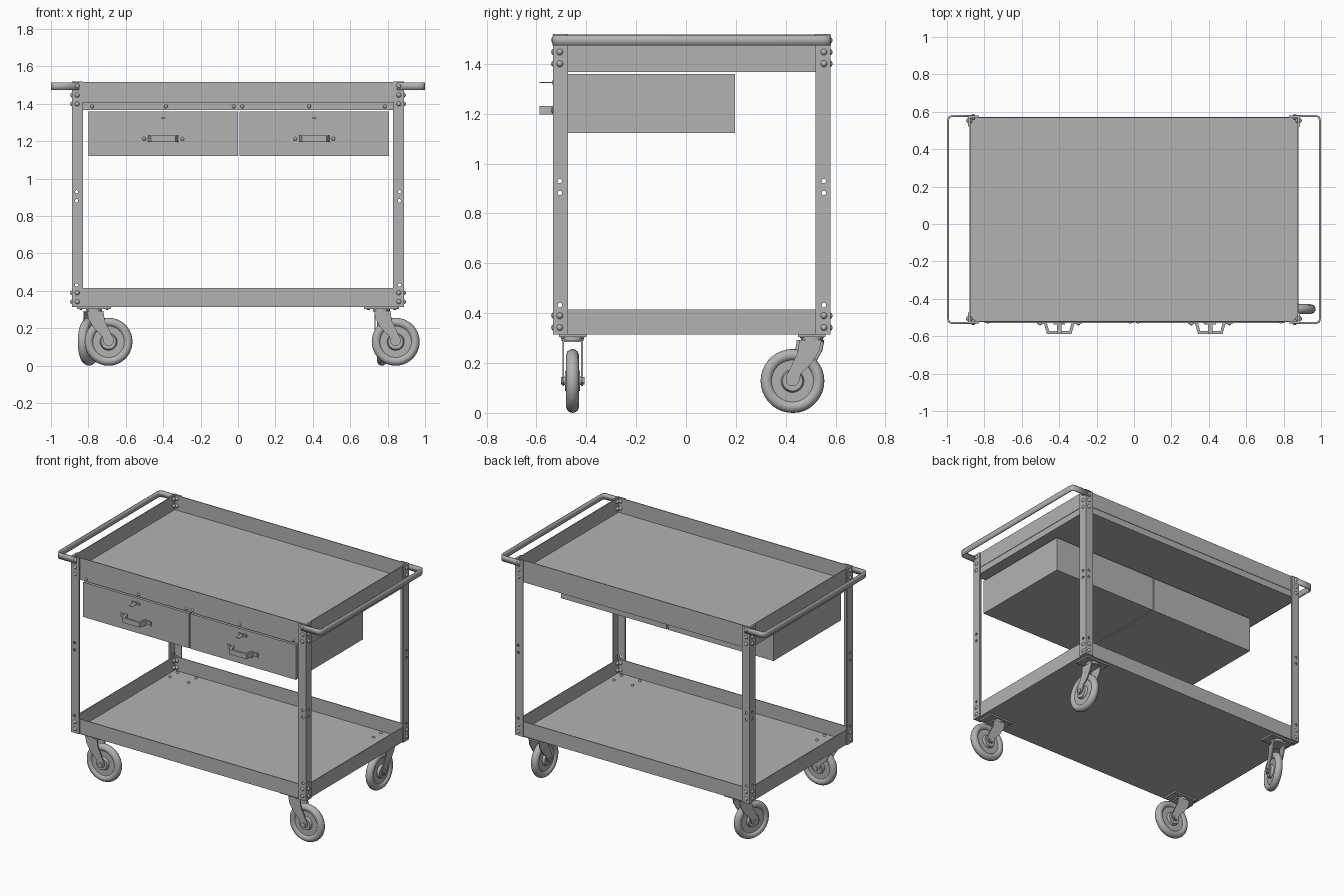
import bpy, bmesh, math
from mathutils import Matrix, Vector

if "Cube" in bpy.data.objects:
    bpy.data.objects.remove(bpy.data.objects["Cube"])

grey = bpy.data.materials.new("painted_grey_steel")
grey.diffuse_color = (0.45, 0.45, 0.45, 1)
grey.use_nodes = True
grey.node_tree.nodes["Principled BSDF"].inputs["Base Color"].default_value = grey.diffuse_color

XO, YF, YB, T = 0.888, -0.533, 0.580, 0.008   # outer frame limits, sheet thickness


def finish(bm, name, smooth=False, recalc=True):
    if recalc:
        bmesh.ops.recalc_face_normals(bm, faces=bm.faces)
    me = bpy.data.meshes.new(name)
    bm.to_mesh(me)
    bm.free()
    me.materials.append(grey)
    ob = bpy.data.objects.new(name, me)
    bpy.context.scene.collection.objects.link(ob)
    if smooth:
        bpy.ops.object.select_all(action='DESELECT')
        ob.select_set(True)
        bpy.context.view_layer.objects.active = ob
        bpy.ops.object.shade_smooth_by_angle(angle=math.radians(40))
    return ob


def add_box(bm, x0, x1, y0, y1, z0, z1):
    m = Matrix.Translation(((x0 + x1) / 2, (y0 + y1) / 2, (z0 + z1) / 2)) @ \
        Matrix.Diagonal((x1 - x0, y1 - y0, z1 - z0, 1))
    return bmesh.ops.create_cube(bm, size=1, matrix=m)['verts']


def aim(axis):
    return Vector((0, 0, 1)).rotation_difference(Vector(axis)).to_matrix().to_4x4()


def add_cyl(bm, pos, axis, r, depth, seg=16):
    bmesh.ops.create_cone(bm, cap_ends=True, segments=seg, radius1=r, radius2=r, depth=depth,
                          matrix=Matrix.Translation(pos) @ aim(axis))


def add_dome(bm, pos, axis, r, h):
    m = Matrix.Translation(pos) @ aim(axis) @ Matrix.Diagonal((r, r, h, 1))
    bmesh.ops.create_uvsphere(bm, u_segments=10, v_segments=6, radius=1, matrix=m)


def extrude_outline(bm, pts, vec):
    f = bm.faces.new([bm.verts.new(p) for p in pts])
    g = bmesh.ops.extrude_face_region(bm, geom=[f])['geom']
    bmesh.ops.translate(bm, vec=vec, verts=[v for v in g if isinstance(v, bmesh.types.BMVert)])


# Open sheet trays
for name, z0, z1 in (("lower_tray", 0.315, 0.415), ("upper_tray", 1.412, 1.518)):
    bm = bmesh.new()
    add_box(bm, -XO + T, XO - T, YF + T, YB - T, z0, z1)
    bm.faces.ensure_lookup_table()
    bmesh.ops.delete(bm, geom=[f for f in bm.faces if f.normal.z > 0.9], context='FACES_ONLY')
    ob = finish(bm, name, recalc=False)
    mod = ob.modifiers.new("sheet", 'SOLIDIFY')
    mod.thickness, mod.offset = T, -1

# Drawer mounting deck under the upper tray
bm = bmesh.new()
add_box(bm, -XO + T + .002, XO - T - .002, YF + T + .002, YB - T - .002, 1.367, 1.411)
finish(bm, "drawer_deck")

# Hole cutter for the angle legs
bm = bmesh.new()
for z in (0.93, 0.882, 0.432):
    for x in (-0.863, 0.863):
        for y in (YF, YB):
            add_cyl(bm, (x, y, z), (0, 1, 0), 0.009, 0.03, 10)
    for x in (-XO, XO):
        for y in (-0.506, 0.553):
            add_cyl(bm, (x, y, z), (1, 0, 0), 0.009, 0.03, 10)
cutter = finish(bm, "leg_hole_cutter")
cutter.hide_render = True
cutter.hide_viewport = True

# Angle-iron legs
W = 0.06
for sx, xn in ((-1, "left"), (1, "right")):
    for y, sy, yn in ((YF, 1, "front"), (YB, -1, "back")):
        bm = bmesh.new()
        shape = [(0, 0), (W, 0), (W, T), (T, T), (T, W), (0, W)]
        extrude_outline(bm, [(sx * (XO - a), y + sy * b, 0.314) for a, b in shape], (0, 0, 1.205))
        leg = finish(bm, f"{yn}_{xn}_leg")
        mod = leg.modifiers.new("holes", 'BOOLEAN')
        mod.operation, mod.object, mod.solver = 'DIFFERENCE', cutter, 'EXACT'

# Frame bolts
bm = bmesh.new()
for z in (1.495, 1.447, 1.400, 0.39, 0.342):
    for s in (-1, 1):
        for y in (YF + T, YB - T):
            add_dome(bm, (s * 0.860, y, z), (0, 1, 0), 0.015, 0.016)
        for y in (-0.506, 0.553):
            add_dome(bm, (s * (XO - T), y, z), (1, 0, 0), 0.015, 0.018)
for x in (-0.78, -0.385, -0.022, 0.022, 0.38, 0.785):
    add_dome(bm, (x, YF + 0.01, 1.386), (0, 1, 0), 0.010, 0.009)
finish(bm, "frame_bolts", True)

# Bent strap push handles at both ends
for s, xn in ((-1, "left"), (1, "right")):
    bm = bmesh.new()
    path = [(0.85, YB - .003), (0.975, YB - .003), (0.99, YB - .01), (0.995, YB - .03),
            (0.995, YF + .03), (0.99, YF + .01), (0.975, YF + .003), (0.85, YF + .003)]
    low = [bm.verts.new((s * x, y, 1.474)) for x, y in path]
    top = [bm.verts.new((s * x, y, 1.514)) for x, y in path]
    for i in range(len(path) - 1):
        bm.faces.new((low[i], low[i + 1], top[i + 1], top[i]))
    ob = finish(bm, f"{xn}_push_handle", True)
    mod = ob.modifiers.new("strap", 'SOLIDIFY')
    mod.thickness, mod.offset = 0.01, 0

# Drawers with pulls and latches
for cx, xn in ((-0.40, "left"), (0.408, "right")):
    bm = bmesh.new()
    add_box(bm, cx - 0.4, cx + 0.4, -0.529, 0.197, 1.122, 1.360)
    finish(bm, f"{xn}_drawer")

    bm = bmesh.new()
    outer = [(-.082, -.529), (-.066, -.587), (.066, -.587), (.082, -.529)]
    inner = [(.066, -.529), (.054, -.573), (-.054, -.573), (-.066, -.529)]
    extrude_outline(bm, [(cx + x, y, 1.196) for x, y in outer + inner], (0, 0, 0.034))
    for s in (-1, 1):
        xs = sorted((cx + s * 0.07, cx + s * 0.118))
        add_box(bm, *xs, -0.535, -0.528, 1.198, 1.228)
        add_dome(bm, (cx + s * 0.102, -0.535, 1.213), (0, 1, 0), 0.010, 0.007)
    finish(bm, f"{xn}_drawer_pull")

    bm = bmesh.new()
    add_box(bm, cx - 0.03, cx + 0.03, -0.537, -0.528, 1.316, 1.332)
    add_box(bm, cx - 0.012, cx + 0.012, -0.587, -0.53, 1.322, 1.327)
    finish(bm, f"{xn}_drawer_latch")

# Swivel casters: pivot position and direction the wheel trails in
WR, TRAIL = 0.128, 0.078
half = [(0.018, .030), (0.040, .030), (0.046, .013), (0.084, .013), (0.090, .021),
        (0.104, .026), (0.118, .021), (0.126, .010), (WR, 0)]
fork = [(-.038, .292), (.050, .292), (.058, .24), (.104, .145), (.104, .122), (.09, .108),
        (.066, .108), (.052, .122), (.045, .155), (0, .20), (-.03, .25)]
for name, x, y, ang in (("front_left", -0.77, -0.455, 0), ("front_right", 0.765, -0.455, 0),
                        ("back_right", 0.77, 0.505, -90), ("back_left", -0.77, 0.505, -110)):
    place = Matrix.Translation((x, y, 0)) @ Matrix.Rotation(math.radians(ang), 4, 'Z')

    # wheel turned from its cross-section
    bm = bmesh.new()
    prof = half + [(r, -w) for r, w in half[-2::-1]]
    vs = [bm.verts.new((TRAIL + r, w, WR)) for r, w in prof]
    es = [bm.edges.new((vs[i], vs[(i + 1) % len(vs)])) for i in range(len(vs))]
    bmesh.ops.spin(bm, geom=vs + es, cent=(TRAIL, 0, WR), axis=(0, 1, 0),
                   angle=math.tau, steps=36, use_merge=False)
    bmesh.ops.remove_doubles(bm, verts=bm.verts, dist=1e-5)
    bm.transform(place)
    finish(bm, f"{name}_wheel", True)

    # fork, axle, swivel race
    bm = bmesh.new()
    for s in (-1, 1):
        extrude_outline(bm, [(u, s * 0.034, z) for u, z in fork], (0, s * 0.007, 0))
        add_cyl(bm, (TRAIL, s * 0.043, WR), (0, 1, 0), 0.015, 0.008, 12)
    add_box(bm, -0.038, 0.050, -0.04, 0.04, 0.284, 0.293)
    add_cyl(bm, (TRAIL, 0, WR), (0, 1, 0), 0.017, 0.082, 12)
    add_cyl(bm, (0, 0, 0.297), (0, 0, 1), 0.044, 0.016, 24)
    bm.transform(place)
    finish(bm, f"{name}_fork", True)

    # mounting plate with four bolts through the lower tray
    bm = bmesh.new()
    add_box(bm, x - 0.09, x + 0.09, y - 0.055, y + 0.055, 0.304, 0.3145)
    for a in (-0.07, 0.07):
        for b in (-0.04, 0.04):
            add_dome(bm, (x + a, y + b, 0.314), (0, 0, 1), 0.011, 0.017)
    finish(bm, f"{name}_caster_plate")
